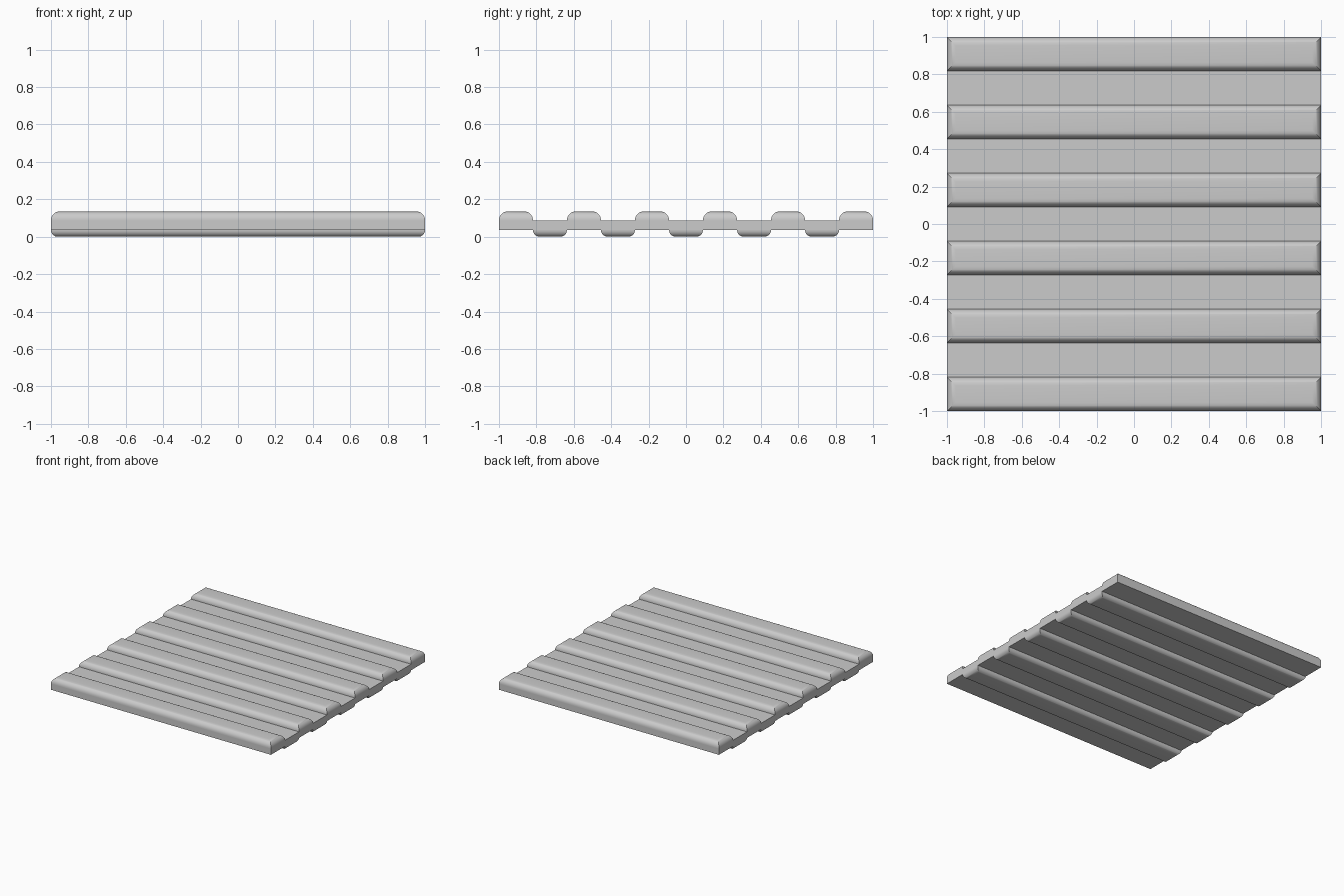
import bpy, bmesh

if "Cube" in bpy.data.objects:
    bpy.data.objects.remove(bpy.data.objects["Cube"])

N = 11                      # alternating strips across y
W = 2.0 / N
Z0, Z1 = 0.04, 0.09         # core sheet bottom / top
TOP, BOTTOM = 0.138, 0.003

bm = bmesh.new()

# core sheet, divided into strips
def row(z):
    return [[bm.verts.new((x, -1 + i * W, z)) for x in (-1, 1)] for i in range(N + 1)]

lo, hi = row(Z0), row(Z1)
tops, bottoms = [], []
for i in range(N):
    tops.append(bm.faces.new((hi[i][0], hi[i][1], hi[i + 1][1], hi[i + 1][0])))
    bottoms.append(bm.faces.new((lo[i][0], lo[i + 1][0], lo[i + 1][1], lo[i][1])))
    bm.faces.new((lo[i][1], lo[i + 1][1], hi[i + 1][1], hi[i][1]))
    bm.faces.new((lo[i][0], hi[i][0], hi[i + 1][0], lo[i + 1][0]))
bm.faces.new((lo[0][0], lo[0][1], hi[0][1], hi[0][0]))
bm.faces.new((lo[N][0], hi[N][0], hi[N][1], lo[N][1]))

# raise alternate strips into ribs and round their outer rims
def ribs(faces, dz):
    ret = bmesh.ops.extrude_face_region(bm, geom=faces)["geom"]
    bmesh.ops.translate(bm, vec=(0, 0, dz),
                        verts=[g for g in ret if isinstance(g, bmesh.types.BMVert)])
    caps = [g for g in ret if isinstance(g, bmesh.types.BMFace)]
    bmesh.ops.delete(bm, geom=[f for f in faces if f.is_valid], context='FACES_ONLY')
    rim = list({e for f in caps for e in f.edges})
    bmesh.ops.bevel(bm, geom=rim, offset=abs(dz) * 0.97, offset_type='OFFSET',
                    segments=8, profile=0.5, affect='EDGES', clamp_overlap=False)

ribs(tops[0::2], TOP - Z1)
ribs(bottoms[1::2], BOTTOM - Z0)

bmesh.ops.translate(bm, vec=(0, 0, -BOTTOM), verts=bm.verts)
bmesh.ops.recalc_face_normals(bm, faces=bm.faces)
me = bpy.data.meshes.new("ribbed_sheet")
bm.to_mesh(me)
bm.free()
ob = bpy.data.objects.new("ribbed_sheet", me)
bpy.context.collection.objects.link(ob)
bpy.context.view_layer.objects.active = ob
ob.select_set(True)
bpy.ops.object.shade_smooth_by_angle(angle=0.52)
